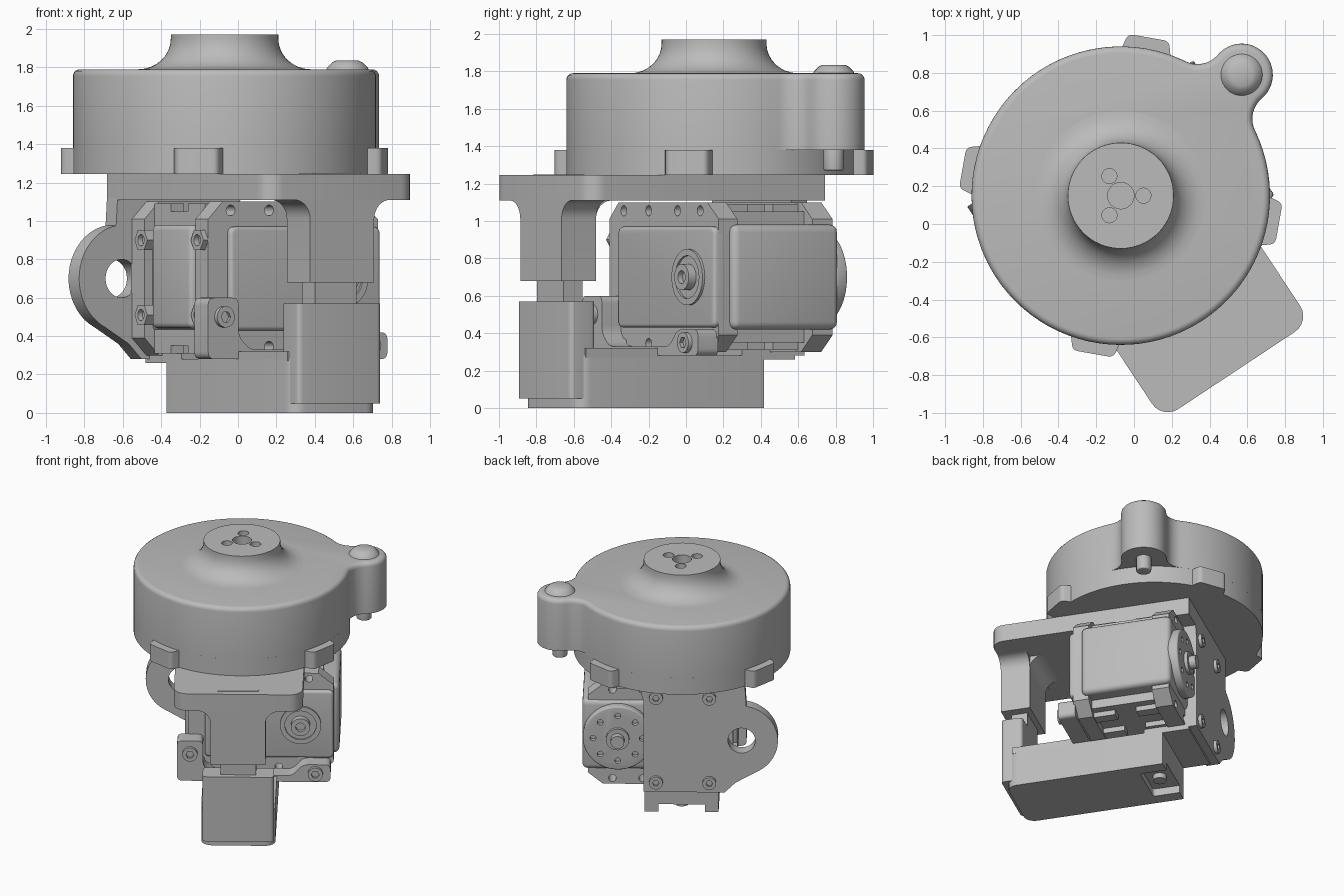
import bpy, bmesh, math
from mathutils import Matrix, Vector

old = bpy.data.objects.get("Cube")
if old:
    bpy.data.objects.remove(old, do_unlink=True)

grey = bpy.data.materials.new("plain grey")
grey.use_nodes = True
grey.diffuse_color = (0.5, 0.5, 0.5, 1)
grey.node_tree.nodes["Principled BSDF"].inputs["Base Color"].default_value = (0.5, 0.5, 0.5, 1)

DRUM = Matrix.Translation((-0.07, 0.15, 0))
ARM = DRUM @ Matrix.Rotation(math.radians(33.5), 4, "Z")   # arm points along local -y
parts = []


def finish(name, bm, frame):
    bmesh.ops.recalc_face_normals(bm, faces=bm.faces)
    mesh = bpy.data.meshes.new(name)
    bm.to_mesh(mesh)
    bm.free()
    mesh.materials.append(grey)
    ob = bpy.data.objects.new(name, mesh)
    bpy.context.collection.objects.link(ob)
    ob.matrix_world = frame
    parts.append(ob)
    return ob


def arc(cx, cy, r, a, b, n=12):
    return [(cx + r * math.cos(math.radians(a + (b - a) * i / n)),
             cy + r * math.sin(math.radians(a + (b - a) * i / n))) for i in range(n + 1)]


def circle(cx, cy, r, n=32):
    return arc(cx, cy, r, 0, 360, n)[:-1]


def rect(x0, x1, y0, y1):
    return [(x0, y0), (x1, y0), (x1, y1), (x0, y1)]


def rounded(pts, r, n=5):
    out = []
    for i, p in enumerate(pts):
        p, q, s = Vector(p), Vector(pts[i - 1]), Vector(pts[(i + 1) % len(pts)])
        a, b = p + (q - p).normalized() * r, p + (s - p).normalized() * r
        for k in range(n + 1):
            t = k / n
            out.append(tuple(a * (1 - t) ** 2 + p * 2 * t * (1 - t) + b * t * t))
    return out


def prism(name, pts, lo, hi, axis="z", bevel=0.0, top_only=False, frame=ARM):
    """Extrude a 2D outline along one axis, with optional rounded edges."""
    place = {"z": lambda p, h: (p[0], p[1], h),
             "y": lambda p, h: (p[0], h, p[1]),
             "x": lambda p, h: (h, p[0], p[1])}[axis]
    bm = bmesh.new()
    low = [bm.verts.new(place(p, lo)) for p in pts]
    high = [bm.verts.new(place(p, hi)) for p in pts]
    bm.faces.new(low)
    cap = bm.faces.new(high)
    for i in range(len(pts)):
        bm.faces.new((low[i - 1], low[i], high[i], high[i - 1]))
    bmesh.ops.recalc_face_normals(bm, faces=bm.faces)
    if bevel:
        edges = list(cap.edges) if top_only else [
            e for e in bm.edges if e.calc_face_angle(0) > math.radians(40)]
        bmesh.ops.bevel(bm, geom=edges, offset=bevel, segments=4, profile=0.5, affect="EDGES")
    return finish(name, bm, frame)


def lathe(name, profile, frame=DRUM, steps=64):
    bm = bmesh.new()
    vs = [bm.verts.new((r, 0, z)) for r, z in profile]
    edges = [bm.edges.new(p) for p in zip(vs, vs[1:])]
    bmesh.ops.spin(bm, geom=vs + edges, cent=(0, 0, 0), axis=(0, 0, 1),
                   angle=math.tau, steps=steps)
    bmesh.ops.remove_doubles(bm, verts=bm.verts, dist=1e-4)
    return finish(name, bm, frame)


def cut(ob, cutter):
    cutter.hide_render = True
    mod = ob.modifiers.new("cut", "BOOLEAN")
    mod.operation, mod.solver, mod.object = "DIFFERENCE", "EXACT", cutter
    bpy.context.view_layer.update()
    deps = bpy.context.evaluated_depsgraph_get()
    mesh = bpy.data.meshes.new_from_object(ob.evaluated_get(deps))
    ob.modifiers.clear()
    ob.data = mesh
    parts.remove(cutter)
    bpy.data.objects.remove(cutter, do_unlink=True)


# drum with a side lobe blended in by two fillets
R, LOBE, DIST, FIL = 0.79, 0.165, 0.905, 0.14
alpha = math.acos((DIST**2 + (R + FIL)**2 - (LOBE + FIL)**2) / (2 * DIST * (R + FIL)))
fx, fy = (R + FIL) * math.cos(alpha), -(R + FIL) * math.sin(alpha)
beta = math.degrees(math.atan2(-fy, DIST - fx))
deg = math.degrees(alpha)
half = arc(0, 0, R, 180, 360 - deg, 40)
half += arc(fx, fy, FIL, 180 - deg, beta, 10)[1:]
half += arc(DIST, 0, LOBE, beta - 180, 0, 12)[1:]
outline = half + [(x, -y) for x, y in reversed(half[1:-1])]
LOBE_FRAME = DRUM @ Matrix.Rotation(math.pi / 4, 4, "Z")
prism("drum", outline, 1.38, 1.79, bevel=0.035, top_only=True, frame=LOBE_FRAME)
prism("drum_skirt", circle(0, 0, R, 88), 1.245, 1.38, frame=DRUM)
lobe_centre = LOBE_FRAME @ Matrix.Translation((DIST, 0, 0))
lathe("lobe_cap", [(0, 1.78), (0.115, 1.78), (0.105, 1.80), (0.08, 1.825), (0.06, 1.835), (0, 1.835)],
      lobe_centre, 32)
prism("lobe_pin", circle(0, 0, 0.055, 24), 1.27, 1.39, bevel=0.01, frame=lobe_centre)

# tabs around the drum foot
for k in range(4):
    prism("drum_tab", rounded([(0.74, -0.14), (0.85, -0.11), (0.85, 0.11), (0.74, 0.14)], 0.03),
          1.245, 1.38, frame=DRUM @ Matrix.Rotation(math.radians(80 + 90 * k), 4, "Z"))

# flared hub with drilled holes
flare = [(0.45 - 0.17 * math.sin(t * math.pi / 16), 1.95 - 0.16 * math.cos(t * math.pi / 16))
         for t in range(9)]
hub = lathe("hub", [(0, 1.77), (0.45, 1.77)] + flare + [(0.28, 1.97), (0, 1.97)])
cut(hub, prism("cutter", circle(0, 0, 0.07), 1.88, 2.1, frame=DRUM))
for a in (0, 120, 240):
    x, y = arc(0, 0, 0.12, a, a, 1)[0]
    cut(hub, prism("cutter", circle(x, y, 0.04, 20), 1.9, 2.1, frame=DRUM))

# upper bracket: top plate and front leg with flared shoulders
W = 0.47
prism("bracket_top", [(-W, 0.40)] + arc(-W + 0.1, -1.01, 0.1, 180, 270, 6)
      + arc(W - 0.1, -1.01, 0.1, 270, 360, 6) + [(W, 0.40)], 1.11, 1.245)
leg = arc(0.3, 1.01, 0.1, 180, 90, 8)
prism("front_leg", [(0.2, 0.68)] + leg + [(0.3, 1.13), (-0.3, 1.13)]
      + [(-x, z) for x, z in reversed(leg)] + [(-0.2, 0.68)], -1.11, -0.89, "y")
prism("leg_fillet", [(-0.9, 1.0)] + arc(-0.79, 1.01, 0.1, 180, 90, 6) + [(-0.9, 1.12)],
      -0.2, 0.2, "x")
prism("connector_tongue", rect(-0.13, 0.13, -1.05, -0.93), 0.5, 0.72)
prism("connector_plate", rect(-0.15, 0.15, -1.06, -0.93), 1.244, 1.249)

# back plate with a round eye on one side
plate = prism("back_plate", [(-W, 1.12)] + arc(-0.43, 0.7, 0.28, 100, 245, 24)
              + [(-0.40, 0.36), (-0.32, 0.28), (0.27, 0.28), (0.27, 1.0), (0.30, 1.12)], 0.30, 0.40, "y")
cut(plate, prism("cutter", circle(-0.445, 0.7, 0.1), 0.2, 0.5, "y"))
for x in (-0.21, 0.18):
    for z in (0.36, 1.04):
        screw = prism("back_screw", circle(x, z, 0.05, 20), 0.39, 0.425, "y")
        cut(screw, prism("cutter", circle(x, z, 0.025, 6), 0.405, 0.5, "y"))

# lower base, front wall and clamp
base = prism("base", [(-0.27, 0.14)] + arc(-0.19, -0.97, 0.08, 180, 270, 6)
             + arc(0.19, -0.97, 0.08, 270, 360, 6) + [(0.27, 0.14)], 0, 0.28)
cut(base, prism("cutter", rounded(rect(-0.17, 0.17, -0.06, 0.2), 0.03), -0.1, 0.06))
prism("base_screw", circle(0, 0.04, 0.05, 20), 0.02, 0.08)
prism("base_step", rect(-0.27, 0.27, -1.0, -0.42), 0.27, 0.32)
prism("front_wall", rounded(rect(-0.26, 0.26, -1.09, -0.93), 0.03), 0.05, 0.57)
prism("under_plate", rect(-0.27, 0.27, 0.0, 0.34), 0.26, 0.31)
prism("clamp", rounded([(-0.46, 0.28), (0.66, 0.28), (0.66, 0.42), (0.46, 0.42), (0.38, 0.33),
                        (-0.2, 0.33), (-0.27, 0.4), (-0.27, 0.6), (-0.46, 0.6)], 0.04), -0.54, -0.41, "y")
for x, z in ((-0.365, 0.5), (0.55, 0.35)):
    screw = prism("clamp_screw", circle(x, z, 0.055, 24), -0.565, -0.53, "y")
    cut(screw, prism("cutter", circle(x, z, 0.03, 6), -0.6, -0.545, "y"))

# servo: bevelled body, inner core, and two chamfered flanges
prism("servo_body", rect(-0.33, 0.72, -0.35, 0.33), 0.42, 0.98, bevel=0.04)
prism("servo_core", rect(-0.32, 0.60, -0.30, 0.22), 0.35, 1.05)
prism("servo_cover", rounded(rect(-0.26, 0.68, 0.43, 0.97), 0.04), -0.45, -0.35, "y", 0.02)
prism("servo_nose", rect(-0.41, -0.30, -0.30, 0.08), 0.44, 0.98, bevel=0.03)


def flange(name, lo, hi):
    c = 0.09
    ob = prism(name, [(-0.38 + c, 0.30), (0.66 - c, 0.30), (0.68, 0.30 + c), (0.68, 1.1 - c),
                      (0.66 - c, 1.1), (-0.38 + c, 1.1), (-0.38, 1.1 - c), (-0.38, 0.30 + c)], lo, hi, "y")
    for z in (0.345, 1.055):
        for x in (-0.24, 0.0, 0.28, 0.5):
            cut(ob, prism("cutter", circle(x, z, 0.028, 16), lo - 0.1, hi + 0.1, "y"))


flange("servo_front_flange", -0.42, -0.30)
flange("servo_back_flange", 0.18, 0.31)
for x in (-0.28, -0.02, 0.26, 0.5):
    for z0 in (0.31, 1.0):
        for y in (-0.22, 0.1):
            prism("servo_rib", rect(x - 0.04, x + 0.04, y - 0.08, y + 0.08), z0, z0 + 0.09)

# nuts on the end of the servo
for y in (-0.36, 0.17):
    for z in (0.51, 0.90):
        nut = prism("end_nut", circle(y, z, 0.06, 6), -0.41, -0.32, "x")
        cut(nut, prism("cutter", circle(y, z, 0.03, 16), -0.5, -0.36, "x"))

# output horn at the back, idler boss at the front
horn = prism("horn", circle(0.46, 0.7, 0.255, 48), 0.31, 0.385, "y", 0.012)
for k in range(8):
    x, z = arc(0.46, 0.7, 0.18, 45 * k, 45 * k, 1)[0]
    cut(horn, prism("cutter", circle(x, z, 0.022, 16), 0.35, 0.5, "y"))
prism("horn_hub", circle(0.46, 0.7, 0.085), 0.37, 0.41, "y")
prism("horn_bolt", circle(0.46, 0.7, 0.05, 24), 0.40, 0.46, "y")
idler = prism("idler_ring", circle(0.44, 0.7, 0.15, 40), -0.465, -0.42, "y")
cut(idler, prism("cutter", circle(0.44, 0.7, 0.115, 40), -0.6, -0.452, "y"))
boss = prism("idler_boss", circle(0.44, 0.7, 0.07), -0.50, -0.44, "y")
cut(boss, prism("cutter", circle(0.44, 0.7, 0.035, 20), -0.6, -0.47, "y"))

# smooth curved walls, keep hard edges
bpy.ops.object.select_all(action="DESELECT")
for ob in parts:
    ob.select_set(True)
bpy.context.view_layer.objects.active = parts[0]
bpy.ops.object.shade_smooth_by_angle(angle=math.radians(32))
